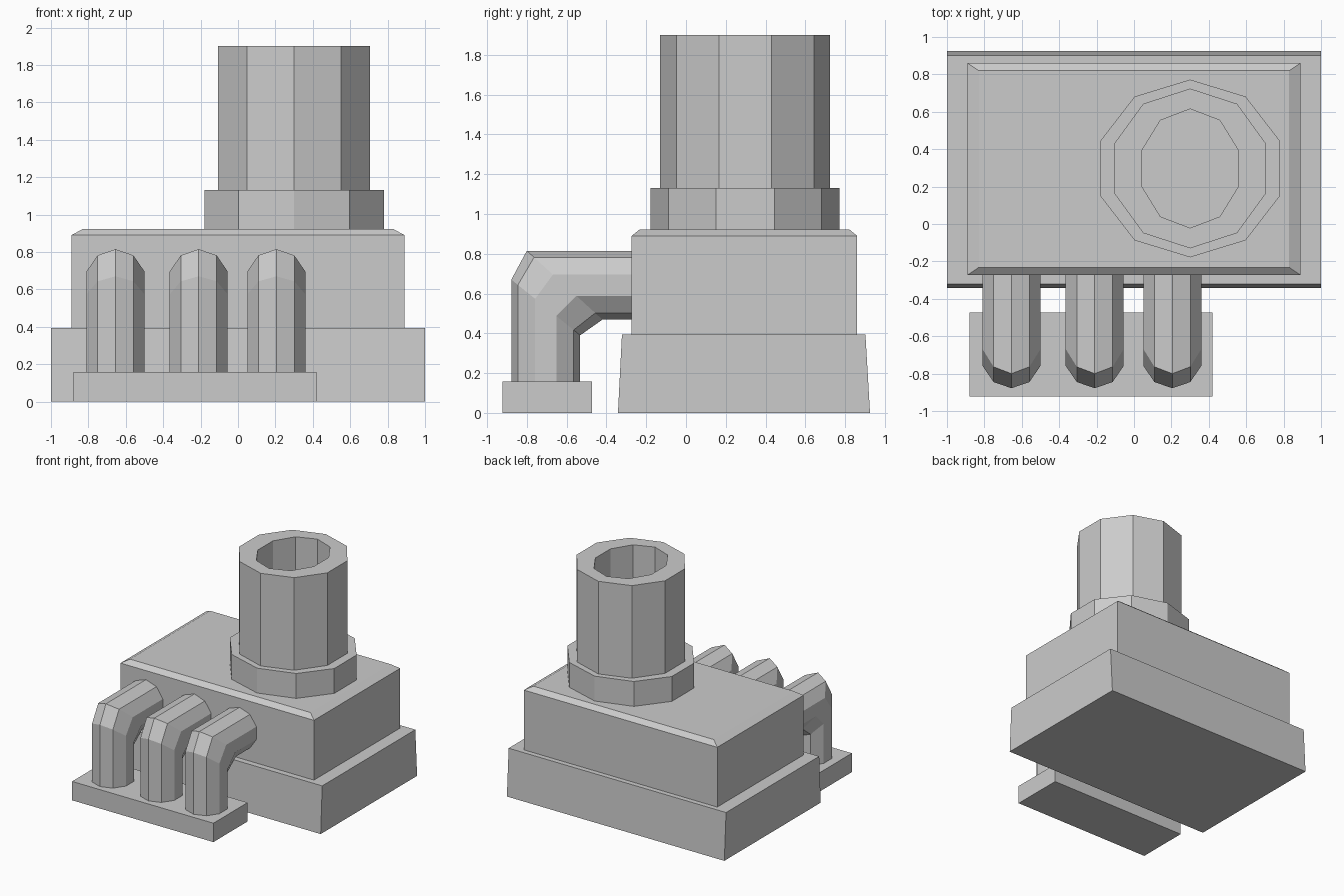
import bpy
from math import sin, cos, pi

if "Cube" in bpy.data.objects:
    bpy.data.objects.remove(bpy.data.objects["Cube"])

SIDES = 10


def make(name, verts, faces):
    mesh = bpy.data.meshes.new(name)
    mesh.from_pydata(verts, [], faces)
    obj = bpy.data.objects.new(name, mesh)
    bpy.context.collection.objects.link(obj)
    return obj


def loft(name, rings):
    """Skin a list of equal-length rings and cap both ends."""
    n = len(rings[0])
    verts = [v for ring in rings for v in ring]
    faces = [(k * n + i, k * n + (i + 1) % n, (k + 1) * n + (i + 1) % n, (k + 1) * n + i)
             for k in range(len(rings) - 1) for i in range(n)]
    faces.append(tuple(reversed(range(n))))
    faces.append(tuple(range(len(verts) - n, len(verts))))
    return make(name, verts, faces)


def rect(x0, x1, y0, y1, z):
    return [(x0, y0, z), (x1, y0, z), (x1, y1, z), (x0, y1, z)]


def decagon(rx, ry, z, cx=0.3, cy=0.297):
    return [(cx + rx * cos(pi / 2 + 2 * pi * i / SIDES),
             cy + ry * sin(pi / 2 + 2 * pi * i / SIDES), z) for i in range(SIDES)]


# Base block, tapered front and back
loft("base", [rect(-1, 1, -0.342, 0.925, 0), rect(-1, 1, -0.322, 0.902, 0.393)])

# Main body with chamfered top
loft("body", [rect(-0.89, 0.89, -0.273, 0.86, 0.393),
              rect(-0.89, 0.89, -0.273, 0.86, 0.89),
              rect(-0.83, 0.83, -0.232, 0.82, 0.923)])

# Chimney collar and hollow chimney
loft("chimney_collar", [decagon(0.505, 0.475, 0.923), decagon(0.505, 0.475, 1.13)])
loft("chimney", [decagon(0.427, 0.427, 1.13), decagon(0.427, 0.427, 1.90),
                 decagon(0.27, 0.318, 1.90), decagon(0.27, 0.318, 1.13)])

# Plate that carries the bent pipes
loft("pipe_plate", [rect(-0.88, 0.42, -0.923, -0.473, 0), rect(-0.88, 0.42, -0.923, -0.473, 0.157)])

# Bent pipes: each ring is (centre y, y radius, centre z, z radius)
PATH = [(-0.705, 0.173, 0.15, 0), (-0.705, 0.173, 0.53, 0.14),
        (-0.61, 0.19, 0.642, 0.173), (-0.265, 0, 0.642, 0.173)]
for number, cx in enumerate((-0.655, -0.21, 0.205), 1):
    rings = []
    for y, ry, z, rz in PATH:
        angles = [2 * pi * i / SIDES for i in range(SIDES)]
        rings.append([(cx + 0.163 * sin(a), y - ry * cos(a), z + rz * cos(a)) for a in angles])
    loft(f"bent_pipe_{number}", rings)
